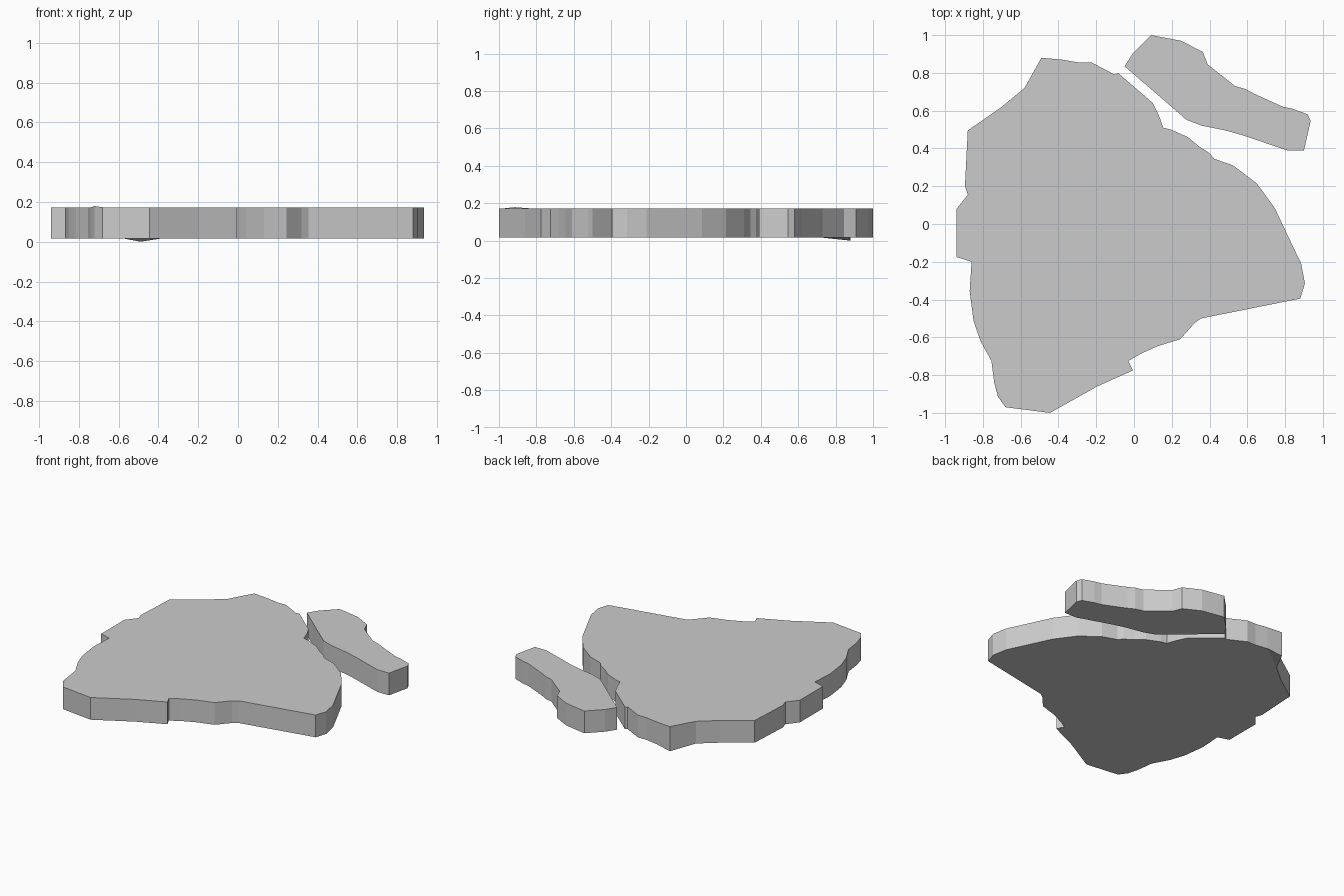
import bpy, bmesh

if "Cube" in bpy.data.objects:
    bpy.data.objects.remove(bpy.data.objects["Cube"])

Z0, Z1 = 0.017, 0.173   # underside and top of the slabs

main_outline = [
    (-.49, .88), (-.38, .87), (-.29, .855), (-.225, .855), (-.1, .79), (-.085, .8),
    (.1, .64), (.13, .58), (.155, .51), (.195, .5), (.285, .46), (.345, .41),
    (.4, .375), (.425, .345), (.525, .31), (.65, .215), (.745, .085), (.79, -.01),
    (.885, -.21), (.905, -.315), (.88, -.395), (.355, -.5), (.32, -.525), (.245, -.61),
    (.13, -.645), (.04, -.685), (-.03, -.725), (-.005, -.775), (-.195, -.86),
    (-.445, -1), (-.68, -.97), (-.72, -.915), (-.74, -.84), (-.755, -.725),
    (-.815, -.615), (-.85, -.51), (-.87, -.355), (-.86, -.2), (-.94, -.175),
    (-.94, .08), (-.88, .155), (-.895, .2), (-.88, .495), (-.7, .62), (-.58, .72)]

strip_outline = [
    (.09, 1), (.25, .97), (.365, .91), (.39, .845), (.535, .73), (.59, .715),
    (.635, .69), (.79, .62), (.84, .61), (.92, .58), (.935, .545), (.9, .39),
    (.81, .39), (.575, .47), (.485, .495), (.36, .52), (.28, .55),
    (-.05, .835), (-.005, .905)]


def slab(name, outline, low=(), high=()):
    """Extruded outline; (index, z) pairs in low/high shift single corners."""
    bm = bmesh.new()
    n = len(outline)
    rings = [[bm.verts.new((x, y, z)) for x, y in outline] for z in (Z0, Z1)]
    bm.faces.new(rings[0][::-1])
    bm.faces.new(rings[1])
    for i in range(n):
        j = (i + 1) % n
        bm.faces.new((rings[0][i], rings[0][j], rings[1][j], rings[1][i]))
    # cut a corner triangle off the cap, then move its tip
    for ring, moves in zip(rings, (low, high)):
        for i, z in moves:
            bmesh.ops.connect_verts(bm, verts=[ring[i - 1], ring[(i + 1) % n]])
            ring[i].co.z = z
    bmesh.ops.recalc_face_normals(bm, faces=bm.faces)
    bmesh.ops.triangulate(bm, faces=[f for f in bm.faces if len(f.verts) > 4])
    mesh = bpy.data.meshes.new(name)
    bm.to_mesh(mesh)
    bm.free()
    bpy.context.collection.objects.link(bpy.data.objects.new(name, mesh))


# Large plate with one drooping and one lifted corner, and the separate strip
slab("main_plate", main_outline, low=[(0, 0.0)], high=[(31, 0.179)])
slab("side_strip", strip_outline)
